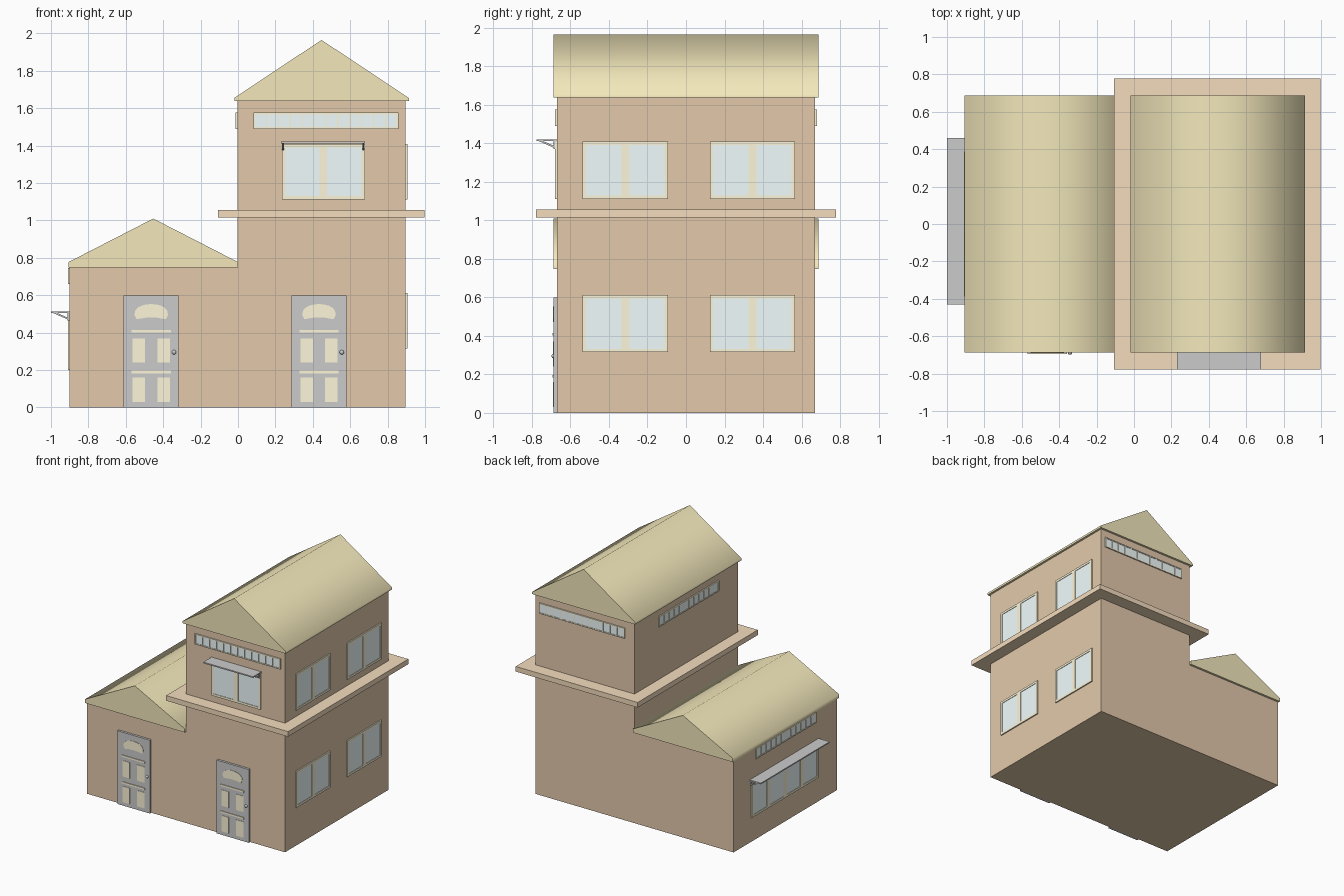
import bpy, bmesh, math
from mathutils import Matrix, Vector

if "Cube" in bpy.data.objects:
    bpy.data.objects.remove(bpy.data.objects["Cube"])


def material(name, rgb):
    m = bpy.data.materials.new(name)
    m.diffuse_color = (*rgb, 1)
    m.use_nodes = True
    m.node_tree.nodes["Principled BSDF"].inputs["Base Color"].default_value = m.diffuse_color
    return m


WALL = material("wall_brown", (0.77, 0.59, 0.41))
ROOF = material("roof_ochre", (0.90, 0.81, 0.50))
LEDGE = material("ledge_tan", (0.91, 0.72, 0.51))
CREAM = material("cream", (1.0, 0.93, 0.70))
GLASS = material("glass", (0.89, 0.99, 1.0))


def prism(bm, pts, a, b, axis="y"):
    """Extrude a 2D outline (horizontal, z) along x or y from a to b."""
    def place(p, t):
        return (p[0], t, p[1]) if axis == "y" else (t, p[0], p[1])
    va = [bm.verts.new(place(p, a)) for p in pts]
    vb = [bm.verts.new(place(p, b)) for p in pts]
    bm.faces.new(va)
    bm.faces.new(vb[::-1])
    n = len(pts)
    for i in range(n):
        bm.faces.new((va[i], vb[i], vb[(i + 1) % n], va[(i + 1) % n]))


def box(bm, x0, x1, y0, y1, z0, z1):
    prism(bm, [(x0, z0), (x1, z0), (x1, z1), (x0, z1)], y0, y1)


def finish(bm, name, mat=None, matrix=Matrix(), smooth=None):
    bmesh.ops.recalc_face_normals(bm, faces=bm.faces[:])
    me = bpy.data.meshes.new(name)
    bm.to_mesh(me)
    bm.free()
    ob = bpy.data.objects.new(name, me)
    bpy.context.collection.objects.link(ob)
    ob.matrix_world = matrix
    if mat:
        me.materials.append(mat)
    if smooth:
        bpy.ops.object.select_all(action="DESELECT")
        ob.select_set(True)
        bpy.context.view_layer.objects.active = ob
        bpy.ops.object.shade_smooth_by_angle(angle=math.radians(smooth))
    return ob


def on_wall(x, y, z, turn):
    """Local frame on a wall: x along it, -y outward (turn 0 faces front)."""
    return Matrix.Translation((x, y, z)) @ Matrix.Rotation(math.radians(turn), 4, "Z")


def window(name, m, w, h, panes, rim, bar):
    # Frame: rails, stiles and mullions around recessed glass
    bm = bmesh.new()
    d, hw = -0.010, w / 2
    box(bm, -hw, hw, d, 0.01, 0, rim)
    box(bm, -hw, hw, d, 0.01, h - rim, h)
    step = (w - 2 * rim + bar) / panes
    for i in range(panes + 1):
        x0 = -hw + rim - bar + i * step
        x1 = x0 + bar
        if i == 0:
            x0 = -hw
        if i == panes:
            x1 = hw
        box(bm, x0, x1, d, 0.01, rim, h - rim)
    finish(bm, name + "_frame", CREAM, m)
    bm = bmesh.new()
    box(bm, -hw + rim / 2, hw - rim / 2, -0.006, 0.01, rim / 2, h - rim / 2)
    finish(bm, name + "_glass", GLASS, m)


def awning(name, m, w):
    # Thin slab with a triangular bracket at each end; local z = 0 is its top
    bm = bmesh.new()
    box(bm, -w / 2, w / 2, -0.107, 0, -0.010, 0)
    for s in (-1, 1):
        a = s * (w / 2 - 0.006)
        b = a - s * 0.009
        prism(bm, [(-0.098, -0.008), (-0.012, -0.046), (-0.012, -0.036), (-0.075, -0.008)], a, b, "x")
        prism(bm, [(-0.018, -0.05), (0, -0.05), (0, -0.008), (-0.018, -0.008)], a, b, "x")
    finish(bm, name, None, m)


def door(name, x):
    m = on_wall(x, -0.67, 0, 0)
    # Slab, cross strips
    bm = bmesh.new()
    box(bm, -0.147, 0.147, -0.018, 0.01, 0, 0.60)
    finish(bm, name + "_slab", None, m)
    bm = bmesh.new()
    for z in (0.183, 0.401):
        box(bm, -0.105, 0.105, -0.024, -0.01, z, z + 0.014)
    # Four panels
    for z in (0.03, 0.24):
        for s in (-1, 1):
            box(bm, min(s * 0.033, s * 0.1), max(s * 0.033, s * 0.1), -0.021, -0.01, z, z + 0.13)
    # Fan light
    arc = [(0.09 * math.cos(t), 0.495 + 0.058 * math.sin(t) ** 0.8)
           for t in [math.pi * i / 10 for i in range(1, 10)]]
    fan = [(-0.078, 0.472), (-0.03, 0.48), (0.03, 0.48), (0.078, 0.472), (0.09, 0.495)] + arc + [(-0.09, 0.495)]
    prism(bm, fan, -0.021, -0.01)
    finish(bm, name + "_panels", CREAM, m)
    # Knob
    bm = bmesh.new()
    bmesh.ops.create_uvsphere(bm, u_segments=12, v_segments=8, radius=0.012,
                              matrix=Matrix.Translation((0.122, -0.017, 0.295)))
    finish(bm, name + "_knob", None, m, 40)


# Walls: low wing and tower as one stepped outline
bm = bmesh.new()
prism(bm, [(-0.9, 0), (0.895, 0), (0.895, 1.64), (-0.003, 1.64), (-0.003, 0.75), (-0.9, 0.75)], -0.67, 0.67)
finish(bm, "walls", WALL)

# Gable roofs with a low vertical eave
for name, x0, x1, z0, z1, top in (("wing_roof", -0.905, -0.001, 0.748, 0.778, 1.01),
                                  ("tower_roof", -0.02, 0.913, 1.638, 1.655, 1.965)):
    bm = bmesh.new()
    xm = (x0 + x1) / 2
    prism(bm, [(x0, z0), (x1, z0), (x1, z1), (xm, top), (x0, z1)], -0.688, 0.688)
    finish(bm, name, ROOF, smooth=80)

# Ledge around the tower
bm = bmesh.new()
box(bm, -0.106, 0.998, -0.778, 0.778, 1.015, 1.057)
finish(bm, "tower_ledge", LEDGE)

# Double windows on the right side and front
for z, floor in ((0.315, "lower"), (1.112, "upper")):
    for y, side in ((-0.315, "front"), (0.345, "back")):
        window(f"right_{floor}_{side}_window", on_wall(0.895, y, z, 90), 0.443, 0.297, 2, 0.018, 0.04)
window("front_window", on_wall(0.457, -0.67, 1.112, 0), 0.443, 0.297, 2, 0.018, 0.04)
window("left_window", on_wall(-0.9, 0.015, 0.20, -90), 0.86, 0.295, 4, 0.018, 0.04)

# Ribbon windows under the eaves
window("front_ribbon_window", on_wall(0.47, -0.67, 1.49, 0), 0.775, 0.086, 12, 0.009, 0.006)
window("back_ribbon_window", on_wall(0.47, 0.67, 1.49, 180), 0.775, 0.086, 12, 0.009, 0.006)
window("tower_left_ribbon_window", on_wall(-0.003, -0.025, 1.49, -90), 0.775, 0.086, 12, 0.009, 0.006)
window("wing_ribbon_window", on_wall(-0.9, 0, 0.66, -90), 0.775, 0.086, 12, 0.009, 0.006)

# Awnings
awning("front_awning", on_wall(0.455, -0.67, 1.421, 0), 0.45)
awning("left_awning", on_wall(-0.893, 0.015, 0.514, -90), 0.89)

# Doors
door("left_door", -0.464)
door("right_door", 0.433)
